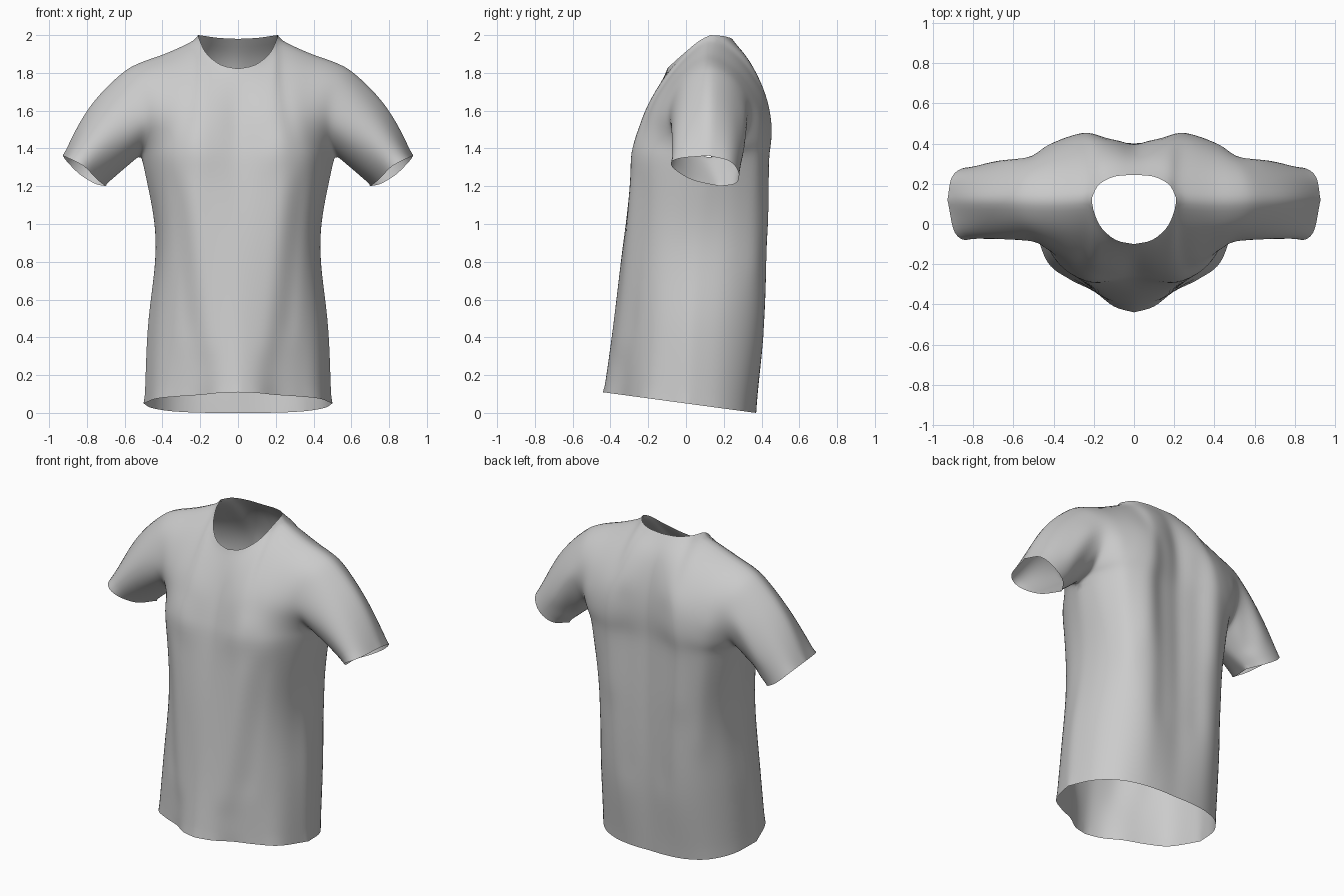
import bpy, bmesh
from math import sin, pi, exp
from mathutils import Vector as V

if "Cube" in bpy.data.objects:
    bpy.data.objects.remove(bpy.data.objects["Cube"])

COLS, NECK, LOW, UP, SLEEVE = 28, 12, 30, 24, 16


def spline(pts, u):
    """Catmull-Rom point at u in 0..1, control points evenly spaced."""
    p = [V(q) for q in pts]
    p = [2 * p[0] - p[1]] + p + [2 * p[-1] - p[-2]]
    f = u * (len(p) - 3)
    i = min(int(f), len(p) - 4)
    t = f - i
    a, b, c, d = p[i:i + 4]
    return 0.5 * (2 * b + (c - a) * t + (2 * a - 5 * b + 4 * c - d) * t * t
                  + (3 * b - a - 3 * c + d) * t ** 3)


def curve(pts, n):
    """n + 1 points at equal arc length along a smooth curve."""
    d = [spline(pts, i / 200) for i in range(201)]
    acc = [0]
    for a, b in zip(d, d[1:]):
        acc.append(acc[-1] + (b - a).length)
    out, j = [], 0
    for k in range(n + 1):
        s = acc[-1] * k / n
        while j < 199 and acc[j + 1] < s:
            j += 1
        out.append(d[j].lerp(d[j + 1], (s - acc[j]) / (acc[j + 1] - acc[j])))
    return out


bm = bmesh.new()


def add_grid(rows):
    """Quad patch on both sides of the shirt."""
    for sx in (1, -1):
        vs = [[bm.verts.new((p.x * sx, p.y, p.z)) for p in r] for r in rows]
        for a, b in zip(vs, vs[1:]):
            for i in range(len(a) - 1):
                bm.faces.new((a[i], a[i + 1], b[i + 1], b[i]))


def hem(xy):
    return [(x, y, 0.05 - 0.135 * y) for x, y in xy]


def level(z, xy):
    return [(x, y, z) for x, y in xy]


# Half cross-sections, centre line to side seam, hem up to armpit
front_rings = [
    hem([(0, -.44), (.1, -.41), (.2, -.335), (.32, -.275), (.43, -.19), (.50, .0)]),
    level(.45, [(0, -.39), (.11, -.37), (.21, -.32), (.32, -.255), (.42, -.15), (.483, .02)]),
    level(.92, [(0, -.33), (.12, -.325), (.22, -.30), (.32, -.235), (.40, -.11), (.437, .065)]),
    level(1.36, [(0, -.262), (.12, -.28), (.25, -.275), (.37, -.21), (.455, -.07), (.515, .11)])]
back_rings = [
    hem([(0, .37), (.12, .37), (.25, .35), (.37, .29), (.46, .17), (.50, .0)]),
    level(.45, [(0, .395), (.12, .41), (.24, .41), (.36, .34), (.45, .20), (.483, .02)]),
    level(.92, [(0, .395), (.12, .42), (.23, .43), (.34, .38), (.42, .24), (.437, .065)]),
    level(1.36, [(0, .385), (.13, .415), (.25, .435), (.38, .39), (.48, .26), (.515, .11)])]

# Armholes, armpit to shoulder tip
front_arm = [(.515, .11, 1.36), (.50, .0, 1.42), (.49, -.085, 1.53),
             (.50, -.075, 1.65), (.55, .0, 1.77), (.59, .12, 1.835)]
back_arm = [(.515, .11, 1.36), (.52, .24, 1.40), (.52, .325, 1.52),
            (.525, .325, 1.66), (.56, .24, 1.78), (.59, .12, 1.835)]

# Neckline, shoulder seam and centre lines
shoulder = [(.21, .13, 2.0), (.3, .12, 1.955), (.4, .115, 1.91), (.5, .115, 1.875), (.59, .12, 1.835)]
front_neck = [(0, -.1, 1.822), (.09, -.08, 1.842), (.165, -.015, 1.90), (.202, .07, 1.97), (.21, .13, 2.0)]
back_neck = [(0, .245, 1.98), (.1, .235, 1.985), (.175, .195, 1.995), (.21, .13, 2.0)]
front_mid = [(0, -.262, 1.36), (0, -.22, 1.5), (0, -.165, 1.66), (0, -.1, 1.822)]
back_mid = [(0, .385, 1.36), (0, .39, 1.53), (0, .37, 1.7), (0, .322, 1.86), (0, .245, 1.98)]

# Body panels: lofted lower part and Coons-patch yoke
arms = []
for rings, arm, neck, mid in ((front_rings, front_arm, front_neck, front_mid),
                              (back_rings, back_arm, back_neck, back_mid)):
    rings = [curve(r, COLS) for r in rings]
    cols = list(zip(*rings))
    add_grid([[spline(c, j / LOW) for c in cols] for j in range(LOW + 1)])

    B = rings[-1]
    T = curve(neck, NECK) + curve(shoulder, COLS - NECK)[1:]
    L, R = curve(mid, UP), curve(arm, UP)
    arms.append(R)
    rows = []
    for j in range(UP + 1):
        t, row = j / UP, []
        for i in range(COLS + 1):
            s = i / COLS
            p = B[i].lerp(T[i], t) + L[j].lerp(R[j], s)
            p = p - B[0].lerp(B[-1], s).lerp(T[0].lerp(T[-1], s), t)
            row.append(p)
        rows.append(row)
    add_grid(rows)

# Sleeves: armhole loop lofted to the slanted cuff
front_cuff = [(.70, .18, 1.20), (.745, .03, 1.235), (.815, -.075, 1.305),
              (.89, -.045, 1.345), (.928, .12, 1.362)]
back_cuff = [(.70, .18, 1.20), (.76, .262, 1.215), (.84, .28, 1.265),
             (.905, .235, 1.33), (.928, .12, 1.362)]
for arm, cuff in zip(arms, (front_cuff, back_cuff)):
    end = curve(cuff, UP)
    rows = []
    for j in range(SLEEVE + 1):
        t = j / SLEEVE
        rows.append([a.lerp(b, t) + V((.03, 0, .035)) * sin(pi * t) * (i / UP) ** 2
                     for i, (a, b) in enumerate(zip(arm, end))])
    add_grid(rows)

bmesh.ops.remove_doubles(bm, verts=bm.verts[:], dist=0.0008)

# Cloth folds: ridges (+) and valleys (-) along segments, pushed front or back
folds = [((.24, -.28, 1.44), (.20, -.28, 1.36), .08, -.014),
         ((.24, -.27, 1.20), (.17, -.36, .35), .05, -.012),
         ((.33, -.22, 1.22), (.27, -.29, .45), .04, .012),
         ((.42, .36, 1.55), (.37, .36, .75), .04, .014),
         ((.15, .42, 1.60), (.13, .40, .50), .05, -.010),
         ((.25, .43, 1.70), (.25, .42, 1.0), .05, .010),
         ((.56, .30, 1.52), (.66, .25, 1.30), .03, -.022),
         ((.60, .31, 1.60), (.72, .28, 1.38), .035, .012)]
for v in bm.verts:
    p = V((abs(v.co.x), v.co.y, v.co.z))
    for a, b, w, h in folds:
        a, b = V(a), V(b)
        k = max(0, min(1, (p - a).dot(b - a) / (b - a).length_squared))
        d = (p - a.lerp(b, k)).length
        if not v.is_boundary:
            v.co.y += h * exp(-(d / w) ** 2)

# Relax the seams, keeping the open edges in place
inner = [v for v in bm.verts if not v.is_boundary]
for _ in range(6):
    bmesh.ops.smooth_vert(bm, verts=inner, factor=0.5,
                          use_axis_x=True, use_axis_y=True, use_axis_z=True)
bmesh.ops.recalc_face_normals(bm, faces=bm.faces[:])
for f in bm.faces:
    f.smooth = True

mesh = bpy.data.meshes.new("t_shirt")
bm.to_mesh(mesh)
bm.free()
shirt = bpy.data.objects.new("t_shirt", mesh)
bpy.context.collection.objects.link(shirt)
